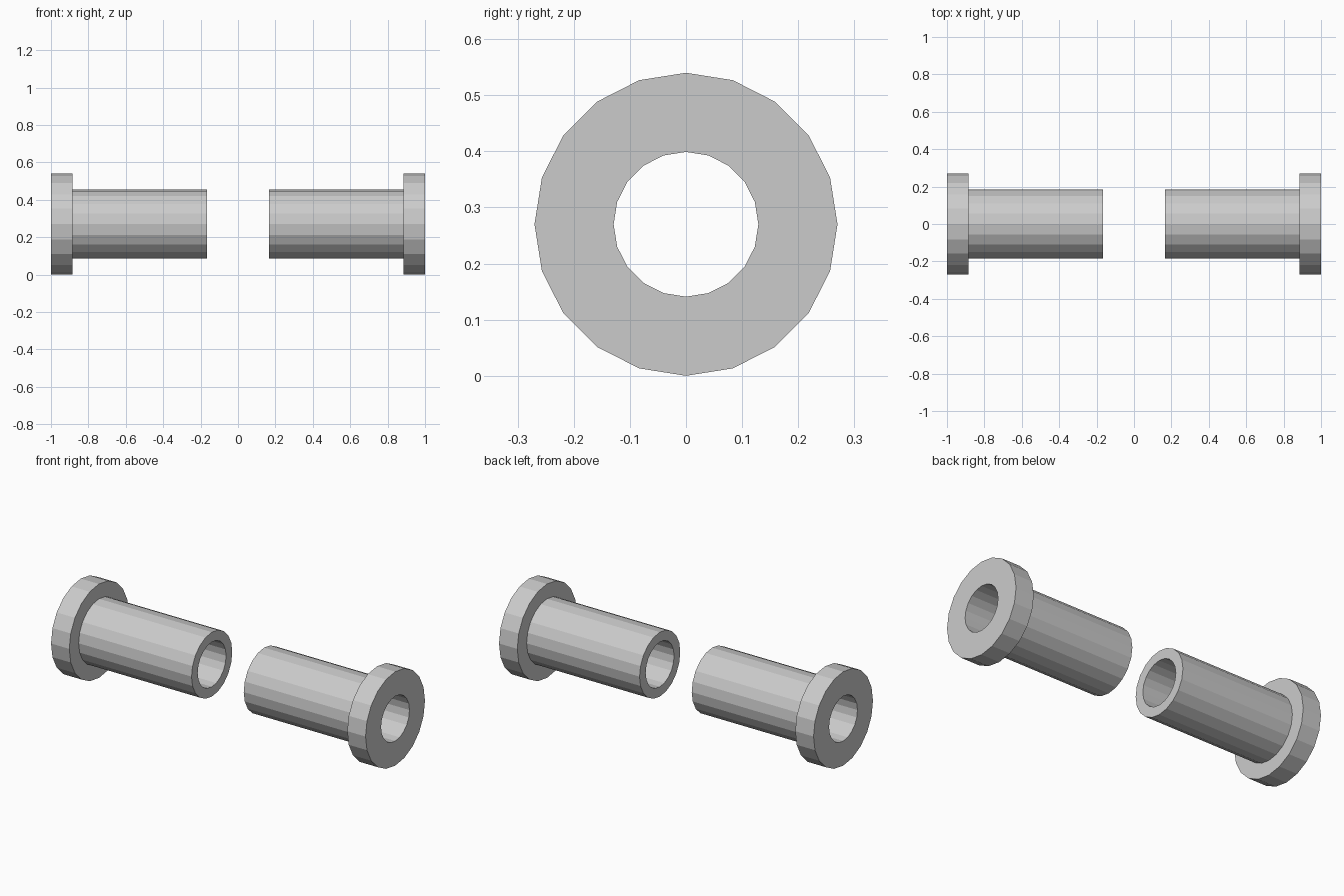
import bpy, bmesh, math

if "Cube" in bpy.data.objects:
    bpy.data.objects.remove(bpy.data.objects["Cube"])

SIDES = 20
R_FLANGE, R_TUBE, R_BORE = 0.27, 0.185, 0.129
X_IN, X_STEP, X_OUT = 0.166, 0.884, 1.0

grey = bpy.data.materials.new("light grey")
grey.diffuse_color = (0.6, 0.6, 0.6, 1)
grey.use_nodes = True
grey.node_tree.nodes["Principled BSDF"].inputs["Base Color"].default_value = grey.diffuse_color

# Closed cross-section (x, radius) of the flanged sleeve
PROFILE = [(X_IN, R_BORE), (X_IN, R_TUBE), (X_STEP, R_TUBE),
           (X_STEP, R_FLANGE), (X_OUT, R_FLANGE), (X_OUT, R_BORE)]


def flanged_sleeve(name, side):
    """Revolve the profile about the x axis; side mirrors it."""
    bm = bmesh.new()
    rings = []
    for i in range(SIDES):
        a = 2 * math.pi * i / SIDES
        rings.append([bm.verts.new((side * x, r * math.cos(a), R_FLANGE + r * math.sin(a)))
                      for x, r in PROFILE])
    n = len(PROFILE)
    for i in range(SIDES):
        p, q = rings[i], rings[(i + 1) % SIDES]
        for j in range(n):
            k = (j + 1) % n
            bm.faces.new((p[j], p[k], q[k], q[j]))
    bmesh.ops.recalc_face_normals(bm, faces=bm.faces)
    mesh = bpy.data.meshes.new(name)
    bm.to_mesh(mesh)
    bm.free()
    mesh.materials.append(grey)
    bpy.context.collection.objects.link(bpy.data.objects.new(name, mesh))


# Matching pair, flanges facing outward
flanged_sleeve("left_flanged_sleeve", -1)
flanged_sleeve("right_flanged_sleeve", 1)
